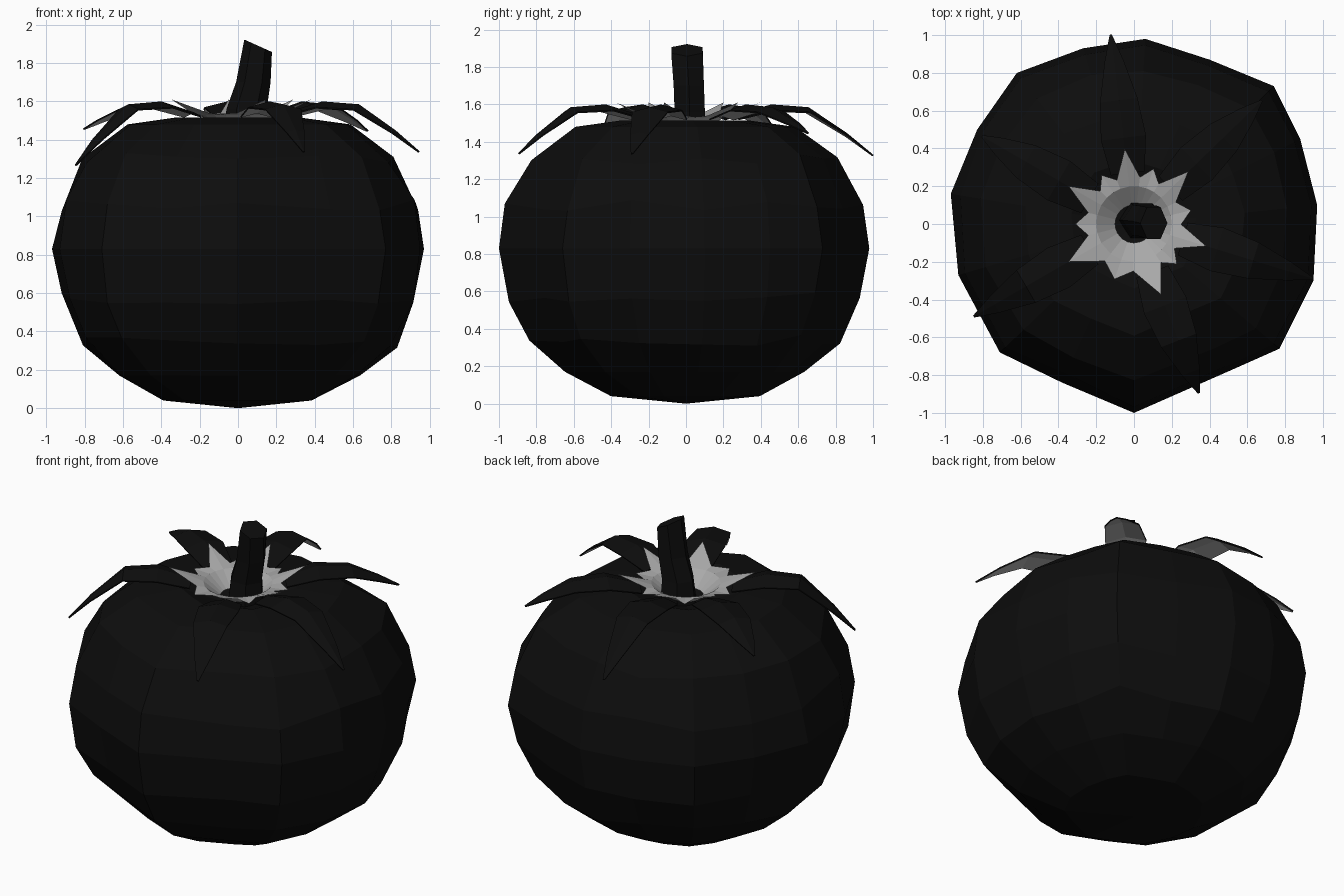
import bpy, bmesh, math, random
from mathutils import Vector

if "Cube" in bpy.data.objects:
    bpy.data.objects.remove(bpy.data.objects["Cube"])

random.seed(4)


def mat(name, c):
    m = bpy.data.materials.new(name)
    m.diffuse_color = (c, c, c, 1)
    m.use_nodes = True
    m.node_tree.nodes["Principled BSDF"].inputs["Base Color"].default_value = m.diffuse_color
    return m


DARK = mat("dark_skin", 0.004)
GREY = mat("pale_grey", 0.4)


def make(name, bm, *mats):
    bmesh.ops.recalc_face_normals(bm, faces=bm.faces)
    me = bpy.data.meshes.new(name)
    bm.to_mesh(me)
    bm.free()
    ob = bpy.data.objects.new(name, me)
    bpy.context.collection.objects.link(ob)
    for m in mats:
        me.materials.append(m)
    return ob


def skin_rings(bm, rings):
    n = len(rings[0])
    for a, b in zip(rings, rings[1:]):
        for i in range(n):
            j = (i + 1) % n
            bm.faces.new((a[i], a[j], b[j], b[i]))


# fruit body: irregular plan outline scaled along a vertical profile
OUTLINE = [(0.97, 0.1), (0.95, -0.3), (0.77, -0.66), (0.5, -0.78), (0, -1),
           (-0.38, -0.84), (-0.71, -0.68), (-0.93, -0.27), (-0.97, 0.16), (-0.83, 0.5),
           (-0.62, 0.8), (-0.27, 0.93), (0.06, 0.98), (0.4, 0.87), (0.74, 0.73), (0.88, 0.45)]
PROFILE = [(0.40, 0.04), (0.65, 0.17), (0.85, 0.34), (0.96, 0.57), (1.0, 0.83),
           (0.96, 1.06), (0.84, 1.31), (0.60, 1.48), (0.34, 1.515), (0.13, 1.43)]
bm = bmesh.new()
rings = []
for k, zz in PROFILE:
    ring = []
    for x, y in OUTLINE:
        j = 1 + random.uniform(-0.02, 0.01) * (k != 1.0)
        dz = random.uniform(-0.03, 0.03) * (k > 0.8 and k < 1.0)
        ring.append(bm.verts.new((x * k * j, y * k * j, zz + dz)))
    rings.append(ring)
skin_rings(bm, rings)
for ring, z in ((rings[0], 0), (rings[-1], 1.40)):
    c = bm.verts.new((0, 0, z))
    for i in range(len(ring)):
        bm.faces.new((ring[i], ring[i - 1], c))
make("fruit_body", bm, DARK)

# sepals: arched strips with a raised midrib (angle, tip radius, tip z)
SEPALS = [(97, 1.01, 1.33), (44, 0.94, 1.45), (-17, 0.99, 1.34),
          (-69, 0.96, 1.34), (-150, 0.98, 1.27), (150, 0.93, 1.46)]
for n, (deg, tip, tz) in enumerate(SEPALS):
    a = math.radians(deg)
    u = Vector((math.cos(a), math.sin(a), 0))
    v = Vector((-u.y, u.x, 0))
    bm = bmesh.new()
    rows = []
    for r, z, w in ((0.27, 1.545, 0.09), (0.46, 1.60, 0.12), (0.66, 1.585, 0.10),
                    (0.66 + 0.6 * (tip - 0.66), 0.45 * 1.585 + 0.55 * tz, 0.05),
                    (tip, tz, 0.006)):
        rows.append([bm.verts.new(u * r + v * (s * w) + Vector((0, 0, z - abs(s) * w * 0.25)))
                     for s in (-1, 0, 1)])
    for p, q in zip(rows, rows[1:]):
        for i in range(2):
            f = bm.faces.new((p[i], q[i], q[i + 1], p[i + 1]))
    ob = make("sepal_%d" % (n + 1), bm, DARK, GREY)
    if ob.data.polygons[0].normal.z < 0:
        ob.data.flip_normals()
    md = ob.modifiers.new("thickness", "SOLIDIFY")
    md.thickness = 0.008
    md.offset = -1
    md.material_offset = 1

# calyx cup: pale star, long points running into the sepals
bm = bmesh.new()
points = []
degs = sorted(s[0] % 360 for s in SEPALS)
for i, d in enumerate(degs):
    gap = (degs[(i + 1) % 6] - d) % 360
    points += [(d, 0.40, 1.61), (d + gap * 0.27, 0.25, 1.54),
               (d + gap * 0.5, 0.31, 1.535), (d + gap * 0.73, 0.25, 1.54)]


def polar(d, r, z):
    t = math.radians(d)
    return bm.verts.new((r * math.cos(t), r * math.sin(t), z))


skin_rings(bm, [[polar(d, 0.10, 1.45) for d, r, z in points],
                [polar(d, 0.20, 1.53) for d, r, z in points],
                [polar(d, r, z) for d, r, z in points]])
make("calyx_cup", bm, GREY)

# stem: leaning six-sided stalk with a slanted cut
bm = bmesh.new()
rings = []
for cx, cy, z, rx, ry, slant in ((0.04, 0.02, 1.40, 0.12, 0.10, 0), (0.045, 0.02, 1.56, 0.105, 0.085, 0),
                                 (0.08, 0.015, 1.70, 0.09, 0.085, 0), (0.105, 0.005, 1.89, 0.072, 0.088, 0.45)):
    rings.append([bm.verts.new((cx + rx * math.cos(i * math.pi / 3), cy + ry * math.sin(i * math.pi / 3) * 1.1,
                                z - slant * rx * math.cos(i * math.pi / 3))) for i in range(6)])
skin_rings(bm, rings)
bm.faces.new(rings[-1])
bm.faces.new(rings[0])
make("stem", bm, DARK)
